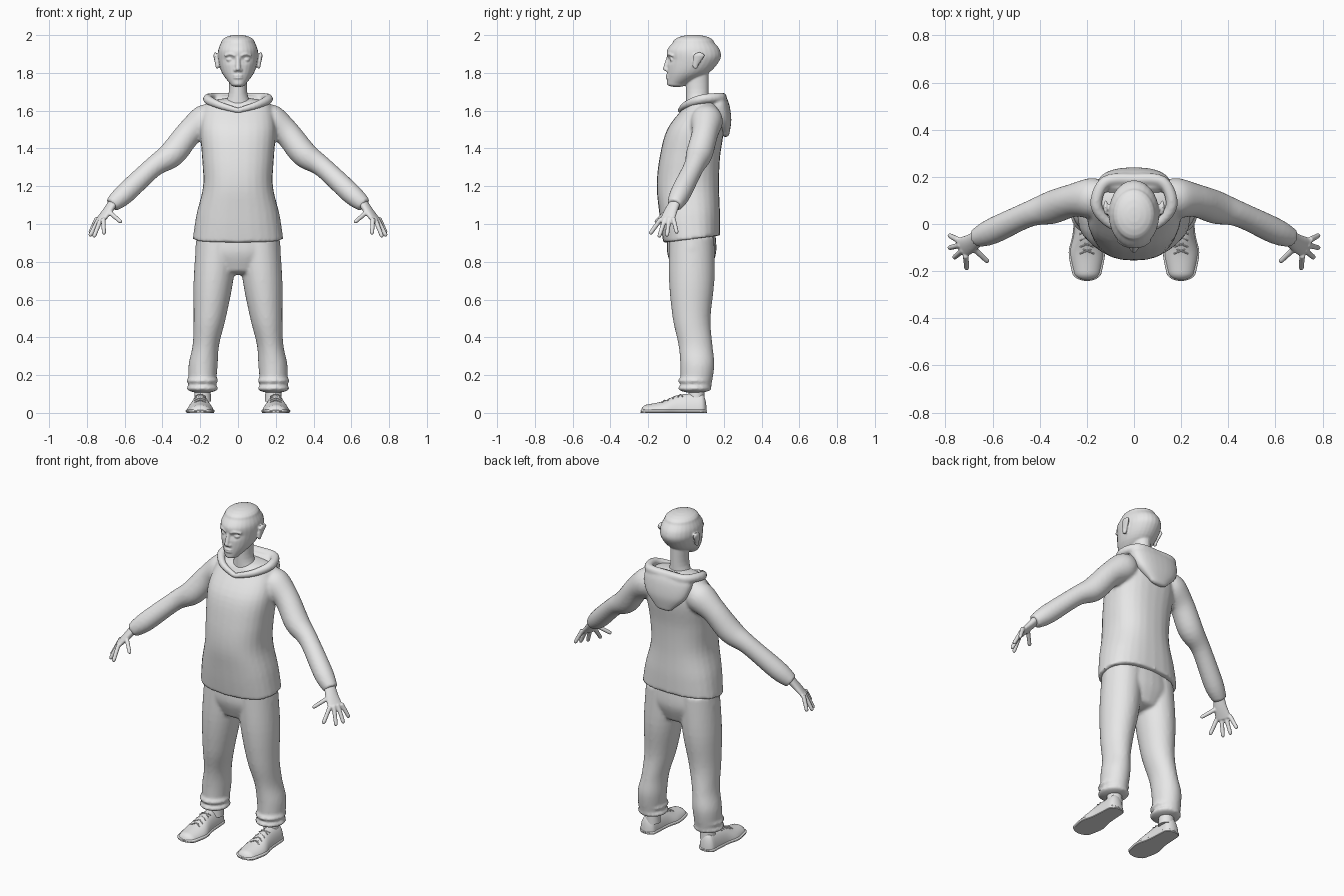
import bpy, bmesh, math
from mathutils import Vector, Matrix

cube = bpy.data.objects.get("Cube")
if cube:
    bpy.data.objects.remove(cube)

X_AXIS, Y_AXIS, Z_AXIS = Matrix.Identity(3)

grey = (.8, .8, .8, 1)
material = bpy.data.materials.new("plain grey")
material.use_nodes = True
material.diffuse_color = grey
material.node_tree.nodes["Principled BSDF"].inputs["Base Color"].default_value = grey


def smooth_path(points, steps):
    """Catmull-Rom interpolation of (x, y, z, radius_u, radius_v) rows."""
    rows = []
    last = len(points) - 1
    for i in range(last):
        before, start, end, after = (points[min(max(j, 0), last)] for j in range(i - 1, i + 3))
        for k in range(steps):
            t = k / steps
            rows.append([b + t * ((c - a) + t * ((2 * a - 5 * b + 4 * c - d)
                                                 + t * (3 * b - a - 3 * c + d))) / 2
                         for a, b, c, d in zip(before, start, end, after)])
    return rows + [list(points[last])]


def dome(rows, length, axis):
    """Rings that round off the end of the path."""
    tip, previous = Vector(rows[-1][:3]), Vector(rows[-2][:3])
    direction = tip - previous
    if axis:
        direction = axis * axis.dot(direction)
    direction.normalize()
    rings = []
    for k in range(1, 6):
        angle = math.pi / 2 * k / 5
        centre = tip + direction * length * math.sin(angle)
        rings.append([*centre, *(radius * math.cos(angle) for radius in rows[-1][3:])])
    return rings


def signed_power(value, exponent):
    return math.copysign(abs(value) ** exponent, value)


def loft(bm, points, ref=Y_AXIS, axis=None, both=False, power=2, steps=5, sides=28,
         start_dome=0, end_dome=0):
    """Skin rings along a path; 'both' adds the mirrored twin."""
    points = [tuple(point) + tuple(point[3:]) if len(point) == 4 else tuple(point) for point in points]
    rows = smooth_path(points, steps)
    if end_dome:
        rows += dome(rows, end_dome, axis)
    if start_dome:
        rows = dome(rows[::-1], start_dome, axis)[::-1] + rows
    for side in ((1, -1) if both else (1,)):
        rings = []
        for i, (x, y, z, radius_u, radius_v) in enumerate(rows):
            ahead, behind = rows[min(i + 1, len(rows) - 1)], rows[max(i - 1, 0)]
            tangent = axis or (Vector(ahead[:3]) - Vector(behind[:3])).normalized()
            v = (ref - tangent * tangent.dot(ref)).normalized()
            u = v.cross(tangent)
            ring = []
            for s in range(sides):
                angle = math.tau * s / sides
                position = (Vector((x, y, z))
                            + u * signed_power(math.cos(angle), 2 / power) * max(radius_u, .001)
                            + v * signed_power(math.sin(angle), 2 / power) * max(radius_v, .001))
                position.x *= side
                ring.append(bm.verts.new(position))
            rings.append(ring)
        for low, high in zip(rings, rings[1:]):
            for s in range(sides):
                n = (s + 1) % sides
                bm.faces.new((low[s], low[n], high[n], high[s]))
        bm.faces.new(rings[0])
        bm.faces.new(rings[-1])


def column(bm, rows, **options):
    """Upright central loft from (height, y, half width, half depth) rows."""
    loft(bm, [(0, y, z, width, depth) for z, y, width, depth in rows], axis=Z_AXIS, **options)


def blob(bm, centre, size, both=False):
    for side in ((1, -1) if both else (1,)):
        place = Vector((centre[0] * side, centre[1], centre[2]))
        bmesh.ops.create_icosphere(bm, subdivisions=3, radius=1,
                                   matrix=Matrix.LocRotScale(place, None, Vector(size)))


def finish(name, bm, voxel=0, relax=3):
    """Turn the lofts into one object, fused and relaxed when voxel is set."""
    bmesh.ops.recalc_face_normals(bm, faces=bm.faces)
    mesh = bpy.data.meshes.new(name)
    bm.to_mesh(mesh)
    bm.free()
    mesh.materials.append(material)
    obj = bpy.data.objects.new(name, mesh)
    bpy.context.collection.objects.link(obj)
    if voxel:
        fuse = obj.modifiers.new("fuse", 'REMESH')
        fuse.mode = 'VOXEL'
        fuse.voxel_size = voxel
        fuse.use_smooth_shade = True
        soften = obj.modifiers.new("soften", 'SMOOTH')
        soften.iterations = relax
    else:
        bpy.ops.object.select_all(action='DESELECT')
        obj.select_set(True)
        bpy.context.view_layer.objects.active = obj
        bpy.ops.object.shade_smooth_by_angle(angle=math.radians(50))


# Head, with eye sockets pressed in
bm = bmesh.new()
column(bm, [(1.74, -.05, .04, .05), (1.8, .01, .085, .11), (1.87, .04, .105, .14),
            (1.92, .04, .105, .14), (1.96, .04, .09, .11)], start_dome=.015, end_dome=.042)
for vert in bm.verts:
    if vert.co.y < 0:
        socket = Vector(((abs(vert.co.x) - .04) / .024, (vert.co.z - 1.87) / .015))
        vert.co.y += .015 * math.exp(-socket.length_squared)
# Neck
column(bm, [(1.6, .06, .09, .06), (1.69, .06, .05, .06), (1.82, .06, .05, .06)])
# Nose, nostrils, lips, eyelids, brows, ears
loft(bm, [(0, -.09, 1.89, .01), (0, -.11, 1.82, .013)], end_dome=.01)
blob(bm, (.013, -.1, 1.815), (.01, .01, .01), both=True)
for height in (1.774, 1.786):
    blob(bm, (0, -.097, height), (.025, .011, .006))
blob(bm, (.042, -.073, 1.87), (.02, .014, .011), both=True)
loft(bm, [(.015, -.097, 1.89, .006), (.04, -.09, 1.9, .007), (.07, -.07, 1.89, .006)], ref=Z_AXIS, both=True)
loft(bm, [(.11, .05, 1.84, .01, .015), (.12, .07, 1.89, .01, .03)], axis=Z_AXIS, both=True,
     start_dome=.02, end_dome=.02)
finish("head", bm, voxel=.005)

# Hooded top: body with a hem that drops at the front
bm = bmesh.new()
column(bm, [(.92, .03, .24, .15), (1.05, .02, .22, .16), (1.2, .01, .185, .165), (1.35, .02, .19, .16),
            (1.5, .05, .2, .15), (1.62, .09, .18, .1)], power=2.4, end_dome=.05)
for vert in bm.verts:
    vert.co.z += .13 * (vert.co.y - .03) * min(1, max(0, (1.1 - vert.co.z) / .15))
# Sleeves
loft(bm, [(.1, .11, 1.6, .05), (.17, .11, 1.55, .085), (.26, .1, 1.48, .07), (.35, .07, 1.37, .07),
          (.45, .04, 1.3, .054), (.6, -.03, 1.16, .055), (.67, -.06, 1.1, .04)], both=True)
finish("hooded_top", bm, voxel=.01)

# Hood lying on the back, with its collar roll
bm = bmesh.new()
column(bm, [(1.48, .21, .06, .02), (1.55, .19, .13, .05), (1.63, .17, .155, .06), (1.68, .18, .13, .03)],
       power=2.4, start_dome=.02)
loft(bm, [(0, -.03, 1.6, .015), (.1, 0, 1.63, .02), (.16, .08, 1.66, .025), (.12, .18, 1.67, .025),
          (0, .19, 1.67, .025)], ref=Z_AXIS, both=True)
finish("hood", bm, voxel=.008)

# Trousers: hips, legs and gathered cuffs
bm = bmesh.new()
column(bm, [(.76, .03, .16, .1), (.85, .03, .225, .13), (.96, .03, .21, .125)], start_dome=.03)
loft(bm, [(.11, .03, .93, .11, .12), (.13, .03, .7, .105, .12), (.15, .03, .5, .085, .1),
          (.17, .05, .36, .07, .09), (.185, .06, .25, .077, .09), (.19, .05, .12, .07, .08)],
     axis=Z_AXIS, both=True)
for height in (.13, .17):
    blob(bm, (.188, .047, height), (.085, .09, .025), both=True)
finish("trousers", bm, voxel=.01)

# Hands: palm, four fingers and thumb
bm = bmesh.new()
spread = Vector((.45, .89, .05))
knuckles = Vector((.73, -.1, 1.03))
loft(bm, [(.65, -.05, 1.13, .024, .03), (.69, -.08, 1.07, .021, .038), (.73, -.1, 1.02, .015, .045)],
     ref=spread, both=True, end_dome=.01)
finger_tips = [(.71, -.185, .955), (.76, -.14, .94), (.78, -.1, .945), (.78, -.05, .96)]
fingers = [(knuckles + spread * .024 * (i - 1.5), tip) for i, tip in enumerate(finger_tips)]
thumb = (Vector((.69, -.095, 1.07)), (.625, -.155, 1.015))
for base, tip in fingers + [thumb]:
    loft(bm, [(*base, .013), (*tip, .011)], ref=spread, both=True, sides=12, end_dome=.013)
finish("hands", bm, voxel=.005, relax=2)

# Ankles
bm = bmesh.new()
loft(bm, [(.187, .055, .06, .045), (.187, .055, .15, .04)], axis=Z_AXIS, both=True)
finish("ankles", bm)

# Shoes: flat-bottomed shells from heel to toe, each (y, half width, height)
stations = [(.08, .048, .105), (-.04, .056, .095), (-.12, .073, .062), (-.2, .06, .045)]
shoe_x = .2
bm = bmesh.new()
loft(bm, [(shoe_x, y, 0, width, height) for y, width, height in stations], ref=Z_AXIS, axis=Y_AXIS,
     both=True, start_dome=.03, end_dome=.04)
for vert in bm.verts:
    vert.co.z = max(vert.co.z, 0)
finish("shoes", bm)

# Soles
bm = bmesh.new()
loft(bm, [(shoe_x, y, .01, width + .004, .01) for y, width, height in stations], ref=Z_AXIS, axis=Y_AXIS,
     both=True, power=4, start_dome=.032, end_dome=.042)
finish("soles", bm)

# Crossed laces over the instep
bm = bmesh.new()
for i in range(4):
    y, top = -.03 - .028 * i, .097 - .01 * i
    for lean in (-1, 1):
        loft(bm, [(shoe_x - .03 * lean, y - .012, top - .012, .003), (shoe_x, y, top, .003),
                  (shoe_x + .03 * lean, y + .012, top - .01, .003)], ref=Z_AXIS, both=True, sides=8)
finish("laces", bm)
